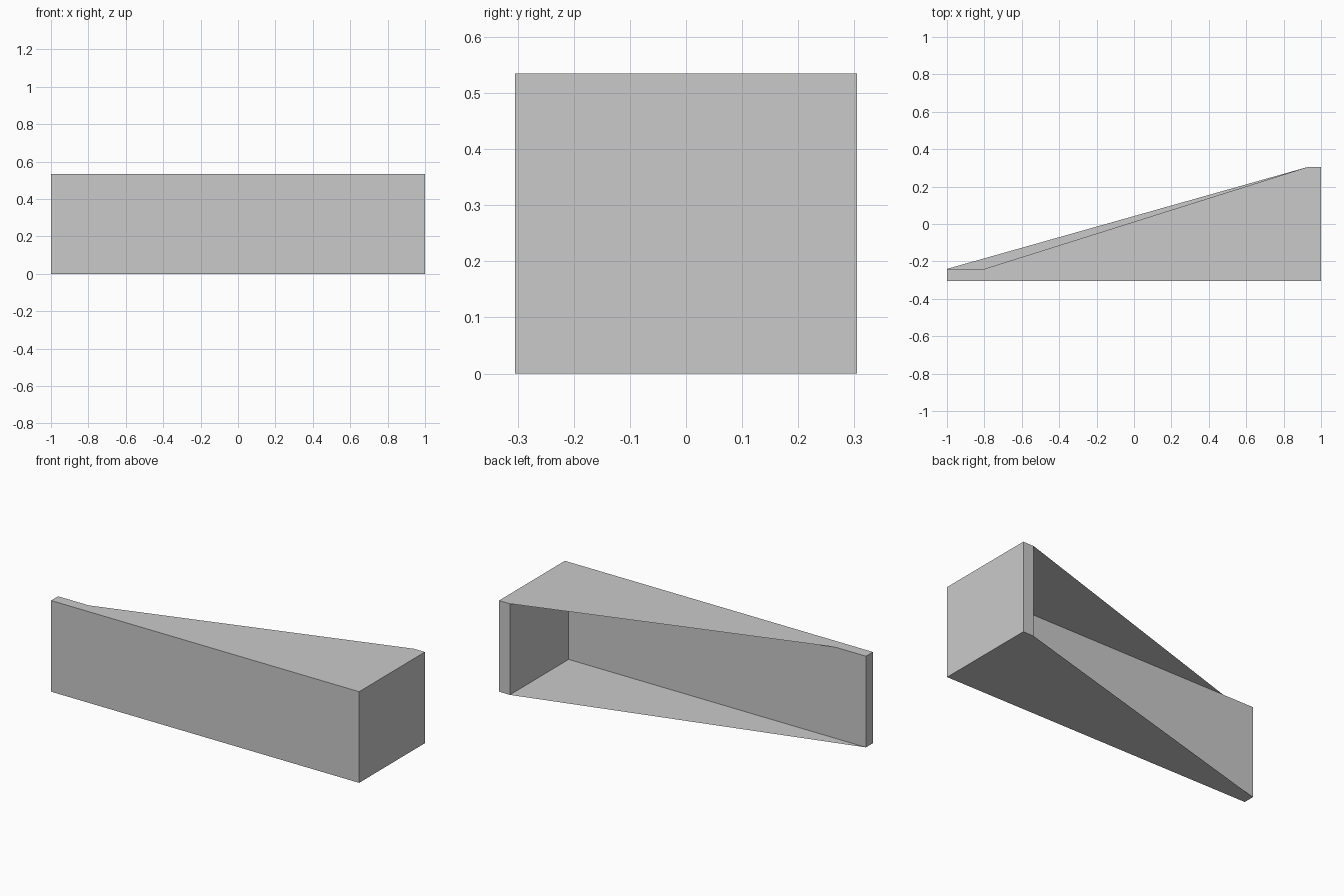
import bpy
import bmesh

cube = bpy.data.objects.get("Cube")
if cube:
    bpy.data.objects.remove(cube, do_unlink=True)

HEIGHT = 0.535
X, Y = 1.0, 0.305          # half length, half depth
INNER_X, INNER_Y = 0.93, -0.24   # inside faces of the two walls

# Single grey finish
grey = bpy.data.materials.new("plain grey")
grey.use_nodes = True
colour = (0.59, 0.59, 0.59, 1.0)
grey.diffuse_color = colour
grey.node_tree.nodes["Principled BSDF"].inputs["Base Color"].default_value = colour

# Plan outlines: L-shaped walls, and the sheets closing them above and below
outer = [(-X, -Y), (X, -Y), (X, Y), (INNER_X, Y)]
walls = outer + [(INNER_X, INNER_Y), (-X, INNER_Y)]
top = outer + [(-0.8, INNER_Y), (-X, INNER_Y)]
bottom = outer + [(-X, INNER_Y)]

bm = bmesh.new()


def ring(points, z):
    return [bm.verts.new((x, y, z)) for x, y in points]


# Upright walls
low, high = ring(walls, 0), ring(walls, HEIGHT)
for i in range(len(walls)):
    j = (i + 1) % len(walls)
    bm.faces.new((low[i], low[j], high[j], high[i]))

# Thin top and bottom sheets
bm.faces.new(ring(top, HEIGHT))
bm.faces.new(reversed(ring(bottom, 0)))
bmesh.ops.remove_doubles(bm, verts=bm.verts, dist=0.0001)

mesh = bpy.data.meshes.new("wedge_bracket")
bm.to_mesh(mesh)
bm.free()
mesh.materials.append(grey)
bracket = bpy.data.objects.new("wedge_bracket", mesh)
bpy.context.collection.objects.link(bracket)
